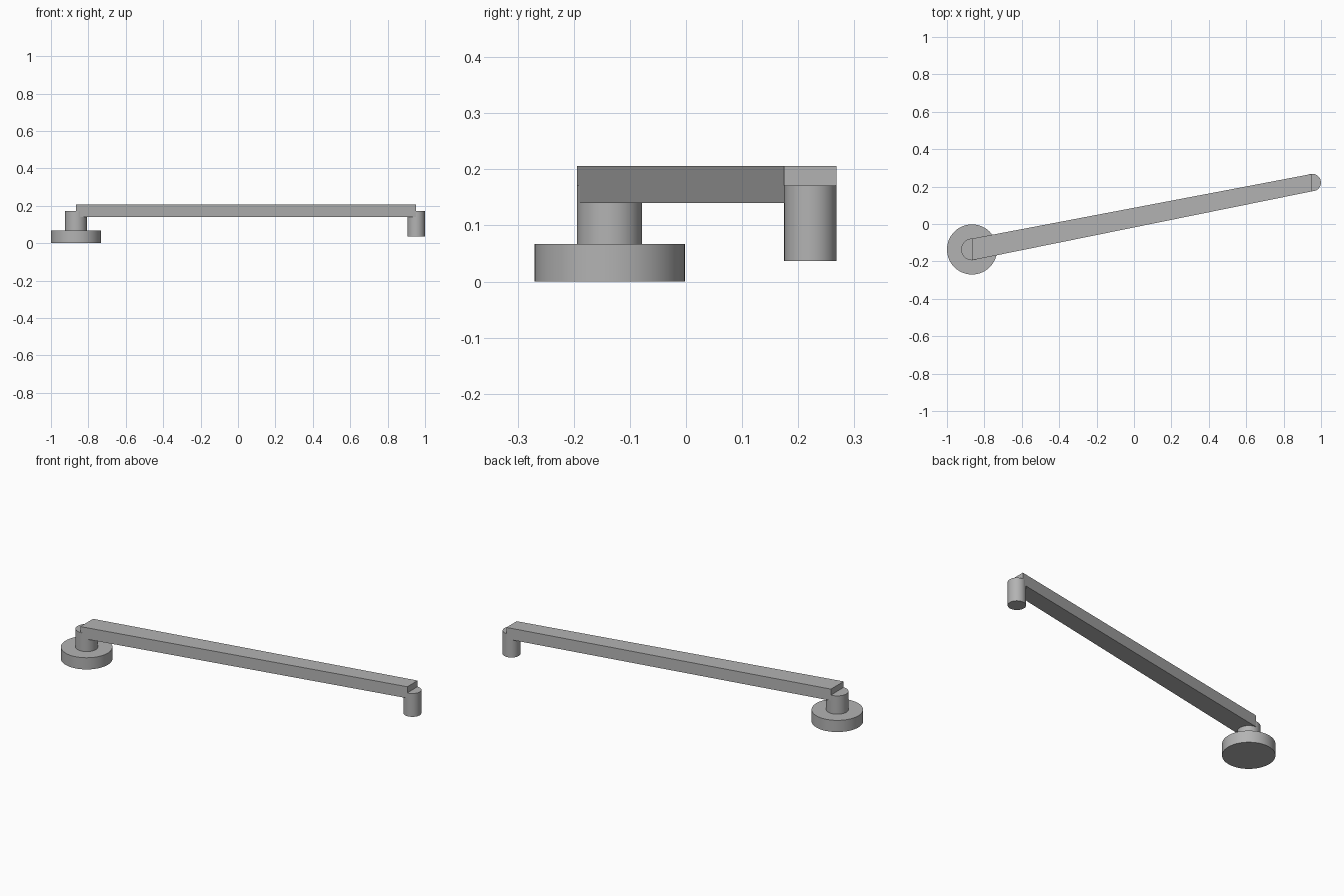
import bpy, bmesh, math

if "Cube" in bpy.data.objects:
    bpy.data.objects.remove(bpy.data.objects["Cube"])

grey = bpy.data.materials.new("plain grey")
grey.diffuse_color = (0.45, 0.45, 0.45, 1)
grey.use_nodes = True
grey.node_tree.nodes["Principled BSDF"].inputs["Base Color"].default_value = grey.diffuse_color

PIVOT = (-0.866, -0.136)   # centre of the base end
TIP = (0.953, 0.2215)      # centre of the pin end
POST_R, PIN_R = 0.058, 0.0465


def cylinder(name, centre, radius, z0, z1):
    bpy.ops.mesh.primitive_cylinder_add(
        vertices=64, radius=radius, depth=z1 - z0,
        location=(centre[0], centre[1], (z0 + z1) / 2))
    ob = bpy.context.object
    ob.name = name
    ob.data.materials.append(grey)
    bpy.ops.object.shade_smooth_by_angle(angle=math.radians(30))
    return ob


# round foot, post standing on it, and hanging pin at the far end
cylinder("base_disc", PIVOT, 0.134, 0.0, 0.067)
cylinder("base_post", PIVOT, POST_R, 0.067, 0.172)
cylinder("end_pin", TIP, PIN_R, 0.037, 0.171)

# tapered arm, its ends cut square to x across the post and pin diameters
outline = [(PIVOT[0], PIVOT[1] - POST_R), (TIP[0], TIP[1] - PIN_R),
           (TIP[0], TIP[1] + PIN_R), (PIVOT[0], PIVOT[1] + POST_R)]
bm = bmesh.new()
face = bm.faces.new([bm.verts.new((x, y, 0.14)) for x, y in outline])
ext = bmesh.ops.extrude_face_region(bm, geom=[face])
top = [v for v in ext["geom"] if isinstance(v, bmesh.types.BMVert)]
bmesh.ops.translate(bm, verts=top, vec=(0, 0, 0.066))
bmesh.ops.recalc_face_normals(bm, faces=bm.faces)
mesh = bpy.data.meshes.new("arm")
bm.to_mesh(mesh)
bm.free()
mesh.materials.append(grey)
arm = bpy.data.objects.new("arm", mesh)
bpy.context.collection.objects.link(arm)
